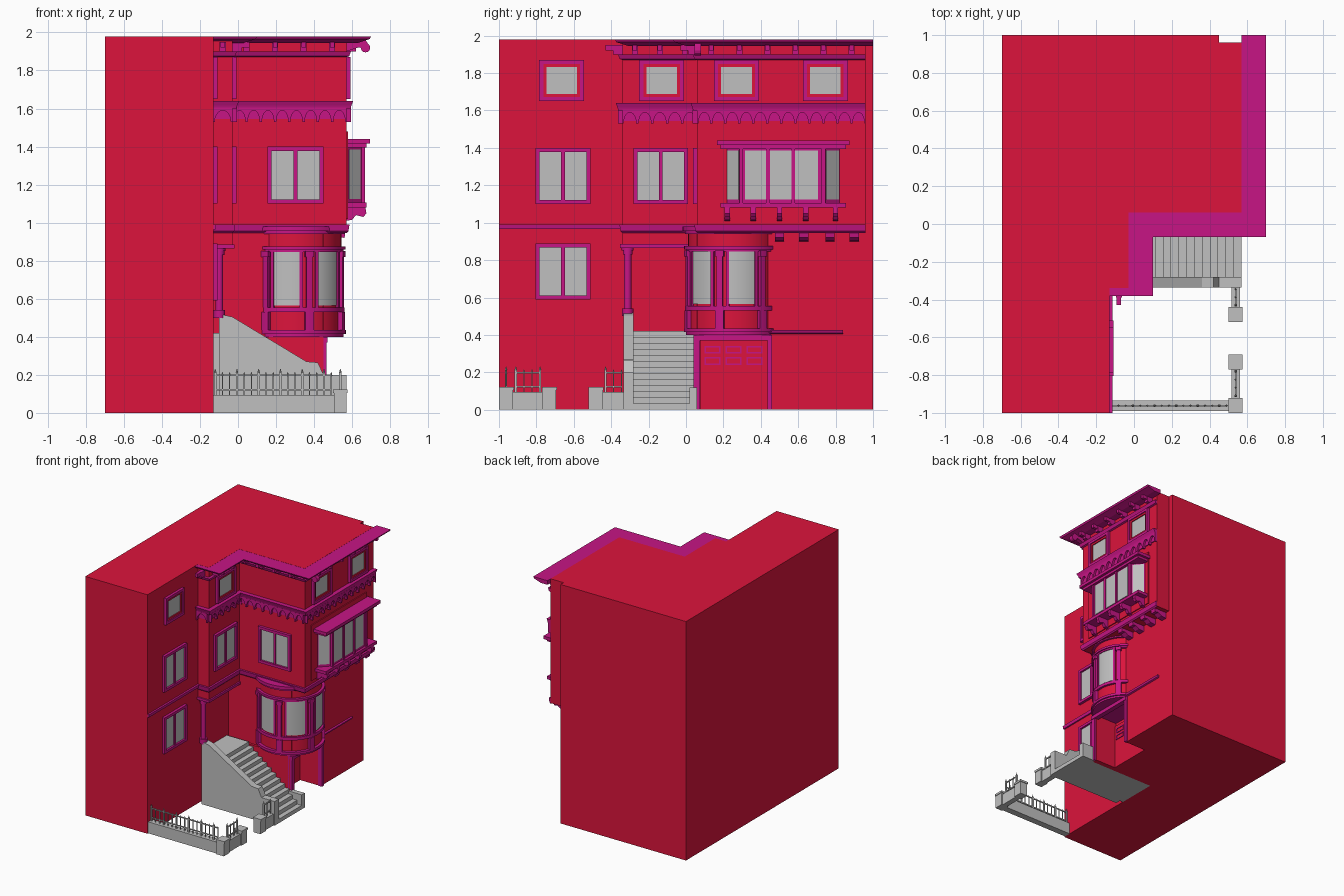
import bpy, bmesh
from math import sin, cos, radians, pi, atan2, degrees, hypot
from mathutils import Vector

if "Cube" in bpy.data.objects:
    bpy.data.objects.remove(bpy.data.objects["Cube"], do_unlink=True)

def material(name, rgb):
    m = bpy.data.materials.new(name)
    m.use_nodes = True
    m.diffuse_color = (*rgb, 1)
    m.node_tree.nodes["Principled BSDF"].inputs["Base Color"].default_value = (*rgb, 1)
    return m

RED = material("crimson_wall", (0.716, 0.007, 0.045))
TRIM = material("magenta_trim", (0.571, 0.0075, 0.235))
GREY = material("pale_grey", (0.527, 0.527, 0.527))
parts = {}

# --- helpers: every solid is added to a named part ---
def solid(part, mat, ring0, ring1):
    bm = parts.setdefault(part, (bmesh.new(), mat))[0]
    a = [bm.verts.new(p) for p in ring0]
    b = [bm.verts.new(p) for p in ring1]
    bm.faces.new(a)
    bm.faces.new(b)
    for i in range(len(a)):
        j = (i + 1) % len(a)
        bm.faces.new((a[i], a[j], b[j], b[i]))

def prism(part, mat, foot, z0, z1):
    solid(part, mat, [(x, y, z0) for x, y in foot], [(x, y, z1) for x, y in foot])

def box(part, mat, x0, x1, y0, y1, z0, z1):
    prism(part, mat, [(x0, y0), (x1, y0), (x1, y1), (x0, y1)], z0, z1)

def front(y):
    return (0, y, 0)

def side(x):
    return (x, 0, 90)

def on_wall(part, mat, wall, pts, d0, d1):
    """Extrude a (along, height) outline outward from a wall."""
    ox, oy, a = wall
    c, s = cos(radians(a)), sin(radians(a))
    at = lambda d: [(ox + t * c + d * s, oy + t * s - d * c, z) for t, z in pts]
    solid(part, mat, at(d0), at(d1))

def plate(part, mat, wall, s0, s1, z0, z1, d0, d1):
    on_wall(part, mat, wall, [(s0, z0), (s1, z0), (s1, z1), (s0, z1)], d0, d1)

def sweep(part, mat, path, profile):
    """Carry an (out, z) profile along a mitred plan path."""
    p = [Vector(q) for q in path]
    dirs = [(b - a).normalized() for a, b in zip(p, p[1:])]
    nor = [Vector((d.y, -d.x)) for d in dirs]
    rings = []
    for i, q in enumerate(p):
        n0, n1 = nor[max(i - 1, 0)], nor[min(i, len(nor) - 1)]
        m = (n0 + n1) / (1 + n0.dot(n1))
        rings.append([(q.x + m.x * o, q.y + m.y * o, z) for o, z in profile])
    for r0, r1 in zip(rings, rings[1:]):
        solid(part, mat, r0, r1)

def frame(part, mat, wall, s0, s1, z0, z1, w, d):
    plate(part, mat, wall, s0, s1, z1 - w, z1, 0, d)
    plate(part, mat, wall, s0, s1, z0, z0 + w, 0, d)
    plate(part, mat, wall, s0, s0 + w, z0 + w, z1 - w, 0, d)
    plate(part, mat, wall, s1 - w, s1, z0 + w, z1 - w, 0, d)

def window(wall, s0, s1, z0, z1, paired=True):
    frame("window_frames", TRIM, wall, s0, s1, z0, z1, 0.022, 0.022)
    plate("window_glass", GREY, wall, s0 + .02, s1 - .02, z0 + .02, z1 - .02, 0, 0.006)
    if paired:
        m = (s0 + s1) / 2
        plate("window_frames", TRIM, wall, m - .01, m + .01, z0 + .02, z1 - .02, 0, 0.016)
    else:
        frame("window_sashes", RED, wall, s0 + .022, s1 - .022, z0 + .022, z1 - .022, .016, .014)

# --- building masses ---
box("main_block", RED, -.7, -.13, -1, 1, 0, 1.98)
prism("garage_storey", RED, [(-.13, .04), (.45, .04), (.45, .08), (.25, .08), (.25, .44),
      (.45, .44), (.45, 1), (-.13, 1)], 0, .4)
box("ground_storey", RED, -.13, .45, .06, 1, .4, .97)
prism("upper_storeys", RED, [(-.13, -.34), (-.03, -.34), (-.03, .06), (.57, .06), (.57, .96),
      (.45, .96), (.45, 1), (-.13, 1)], .95, 1.98)
box("porch_beam", RED, -.13, -.03, -.34, .06, .87, .96)

# --- mouldings following the stepped walls ---
WALL = [(-.13, -.34), (-.03, -.34), (-.03, .06), (.57, .06), (.57, .96)]
sweep("belt_course", TRIM, [(-.13, -1), (-.13, -.34)], [(0, .965), (.012, .965), (.016, .99), (0, .99)])
sweep("belt_course", TRIM, WALL, [(0, .945), (.01, .955), (.016, .99), (0, .99)])
sweep("porch_trim", TRIM, WALL[:3], [(0, .865), (.012, .865), (.012, .885), (0, .885)])
sweep("middle_cornice", TRIM, WALL, [(0, 1.6), (.022, 1.6), (.026, 1.615), (.036, 1.64), (0, 1.64)])
sweep("upper_moulding", TRIM, WALL, [(0, 1.87), (.014, 1.875), (.024, 1.9), (0, 1.9)])
sweep("roof_cornice", TRIM, [(-.13, -.25), (-.03, -.25), (-.03, .06), (.57, .06), (.57, 1)],
      [(0, 1.945), (.06, 1.945), (.09, 1.955), (.122, 1.965), (.13, 1.979), (0, 1.979)])

# --- arched frieze and cornice brackets on each wall run ---
RUNS = [(front(-.34), -.13, -.03), (side(-.03), -.34, .06), (front(.06), -.03, .57), (side(.57), .06, .96)]
for wall, s0, s1 in RUNS:
    n = max(1, round((s1 - s0) / .078))
    w = (s1 - s0) / n
    plate("frieze_back", TRIM, wall, s0, s1, 1.545, 1.605, 0, .007)
    for i in range(n):
        a = s0 + i * w
        arch = [(a + w / 2 - .42 * w * cos(pi * k / 10), 1.53 + .06 * sin(pi * k / 10)) for k in range(11)]
        on_wall("frieze_arches", TRIM, wall, [(a, 1.605), (a, 1.53)] + arch + [(a + w, 1.53), (a + w, 1.605)], 0, .024)
    m = max(1, round((s1 - s0) / .145))
    for i in range(m):
        t = s0 + (i + .5) * (s1 - s0) / m
        plate("cornice_brackets", TRIM, wall, t - .016, t + .016, 1.9, 1.95, 0, .05)
        plate("cornice_brackets", TRIM, wall, t - .012, t + .012, 1.92, 1.95, .05, .09)
# scrolled corner bracket
on_wall("corner_scroll", TRIM, front(.08), [(.57, 1.95), (.57, 1.9), (.63, 1.92)] +
        [(.67 + .025 * cos(k * pi / 6), 1.92 + .025 * sin(k * pi / 6)) for k in range(-6, 3)] + [(.67, 1.96)], 0, .035)

# --- windows ---
for z in (.59, 1.1):
    window(side(-.13), -.805, -.51, z, z + .3)
window(side(-.03), -.28, .01, 1.1, 1.4)
window(front(.06), .155, .45, 1.1, 1.4)
for x, y in ((-.13, -.785), (-.03, -.25), (.57, .15), (.57, .625)):
    window(side(x), y, y + .24, 1.65, 1.87, False)

# --- canted oriel on the right wall ---
plan = [(.57, .21), (.655, .295), (.655, .735), (.57, .83)]
plate("oriel_surround", RED, side(.57), .14, .86, 1.02, 1.48, 0, .008)
prism("oriel_body", TRIM, plan, 1.09, 1.41)
for z0, z1, e in ((1.08, 1.105, .015), (1.395, 1.415, .015), (1.415, 1.44, .035)):
    box("oriel_ledges", TRIM, .57, .66 + e, .2 - e, .84 + e, z0, z1)
for y0, y1 in ((.315, .43), (.447, .565), (.582, .705)):
    plate("oriel_glass", GREY, side(.655), y0, y1, 1.125, 1.385, 0, .004)
for a, b in ((plan[0], plan[1]), (plan[2], plan[3])):
    ang, ln = degrees(atan2(b[1] - a[1], b[0] - a[0])), hypot(b[0] - a[0], b[1] - a[1])
    plate("oriel_glass", GREY, (*a, ang), .018, ln - .018, 1.125, 1.385, 0, .004)
for y in plan[1][1], plan[2][1], .438, .574:
    box("oriel_mullions", TRIM, .65, .667, y - .01, y + .01, 1.1, 1.4)
for y in (.22, .36, .5, .64, .8):
    sweep("oriel_brackets", TRIM, [(.57, y - .014), (.57, y + .014)],
          [(0, 1.08), (0, 1.01), (.03, 1.015), (.05, 1.04), (.09, 1.03), (.105, 1.05), (.1, 1.08)])
for y in (.5, .63, .77, .9):
    sweep("overhang_brackets", TRIM, [(.45, y - .025), (.45, y + .025)],
          [(0, .955), (0, .9), (.05, .905), (.08, .925), (.11, .92), (.115, .955)])

# --- round corner bay ---
def sector(r0, r1, a0, a1, n=12):
    ang = [radians(a0 + (a1 - a0) * k / n) for k in range(n + 1)]
    return ([(.305 + r0 * cos(t), .25 + r0 * sin(t)) for t in ang] +
            [(.305 + r1 * cos(t), .25 + r1 * sin(t)) for t in reversed(ang)])

def drum(part, mat, r, z0, z1):
    prism(part, mat, [(.305 + r * cos(k * pi / 32), .25 + r * sin(k * pi / 32)) for k in range(64)], z0, z1)

drum("bay_wall", RED, .238, .41, .95)
for r, z0, z1 in ((.25, .4, .415), (.262, .415, .435), (.256, .53, .555), (.25, .845, .858),
                  (.26, .858, .875), (.255, .94, .955), (.268, .955, .98)):
    drum("bay_rings", TRIM, r, z0, z1)
for a in (-102, -45, 12):
    prism("bay_glass", GREY, sector(.236, .243, a - 17, a + 17), .565, .845)
    for e in (-18.5, 18.5):
        prism("bay_window_frames", TRIM, sector(.236, .25, a + e - 2, a + e + 2, 2), .55, .85)
for a in (-129, -74, -16, 39):
    prism("bay_pilasters", TRIM, sector(.23, .262, a - 5, a + 5, 4), .435, .53)
    prism("bay_pilasters", TRIM, sector(.23, .258, a - 3.5, a + 3.5, 6), .555, .83)
    prism("bay_pilasters", TRIM, sector(.23, .265, a - 5, a + 5, 4), .82, .85)
sweep("side_moulding", TRIM, [(.45, .44), (.45, .84)], [(0, .405), (.012, .41), (.018, .425), (0, .425)])

# --- garage door in its recess ---
plate("garage_frame", TRIM, side(.45), .04, .075, 0, .4, -.02, .015)
plate("garage_frame", TRIM, side(.45), .435, .46, 0, .4, -.02, .015)
plate("garage_frame", TRIM, side(.45), .04, .46, .37, .4, -.02, .02)
plate("garage_door", RED, side(.25), .08, .44, 0, .37, 0, .012)
for i in range(3):
    for z in (.24, .3):
        y = .1 + i * .112
        frame("garage_panels", TRIM, side(.262), y, y + .085, z, z + .042, .008, .006)

# --- porch column ---
for r, z0, z1 in ((.03, .5, .54), (.02, .54, .83), (.026, .83, .85), (.032, .85, .87)):
    prism("porch_column", TRIM, [(-.098 + r * cos(k * pi / 8), -.312 + r * sin(k * pi / 8)) for k in range(16)], z0, z1)

# --- stoop ---
steps = [(-.13, 0), (.57, 0)]
for k in range(13):
    x = .57 - k * .0415
    steps += [(x, (k + 1) * .0323), (x - .0415, (k + 1) * .0323)]
on_wall("stairs", GREY, front(0), steps + [(-.13, .42)], -.04, .29)
on_wall("stair_parapet", GREY, front(0), [(-.1, 0), (.57, 0), (.57, .2), (.45, .2), (.42, .265), (.36, .27),
        (-.03, .505), (-.1, .52)], .28, .335)
box("stair_curb", GREY, .45, .57, .02, .06, 0, .12)

# --- garden wall with iron railings ---
def railing(x0, x1, y0, y1):
    n = max(2, round((x1 - x0 + y1 - y0) / .038))
    for z in (.118, .195):
        box("railings", GREY, x0 - .004, x1 + .004, y0 - .004, y1 + .004, z, z + .008)
    for i in range(n + 1):
        x, y = x0 + (x1 - x0) * i / n, y0 + (y1 - y0) * i / n
        tall = i % 3 == 0
        r, top = (.006, .212) if tall else (.003, .195)
        box("railings", GREY, x - r, x + r, y - r, y + r, .09, top)
        solid("railings", GREY, [(x + a * .007, y + b * .007, top) for a, b in ((-1, 0), (0, -1), (1, 0), (0, 1))],
              [(x + a * .001, y + b * .001, top + .02) for a, b in ((-1, 0), (0, -1), (1, 0), (0, 1))])

box("garden_wall", GREY, -.13, .51, -.99, -.935, 0, .095)
for y0, y1 in ((-.93, -.76), (-.46, -.33)):
    box("garden_wall", GREY, .515, .56, y0, y1, 0, .095)
for y in (-1, -.77, -.52):
    box("gate_piers", GREY, .505, .57, y, y + .075, 0, .11)
    box("gate_piers", GREY, .5, .575, y, y + .08, .105, .122)
railing(-.12, .49, -.962, -.962)
railing(.538, .538, -.91, -.78)
railing(.538, .538, -.43, -.345)

# --- turn the collected parts into objects ---
for name, (bm, mat) in parts.items():
    bmesh.ops.recalc_face_normals(bm, faces=bm.faces)
    mesh = bpy.data.meshes.new(name)
    bm.to_mesh(mesh)
    bm.free()
    mesh.materials.append(mat)
    ob = bpy.data.objects.new(name, mesh)
    bpy.context.collection.objects.link(ob)
    if name.startswith(("bay_", "porch_column")):
        bpy.ops.object.select_all(action="DESELECT")
        ob.select_set(True)
        bpy.context.view_layer.objects.active = ob
        bpy.ops.object.shade_smooth_by_angle(angle=radians(30))
